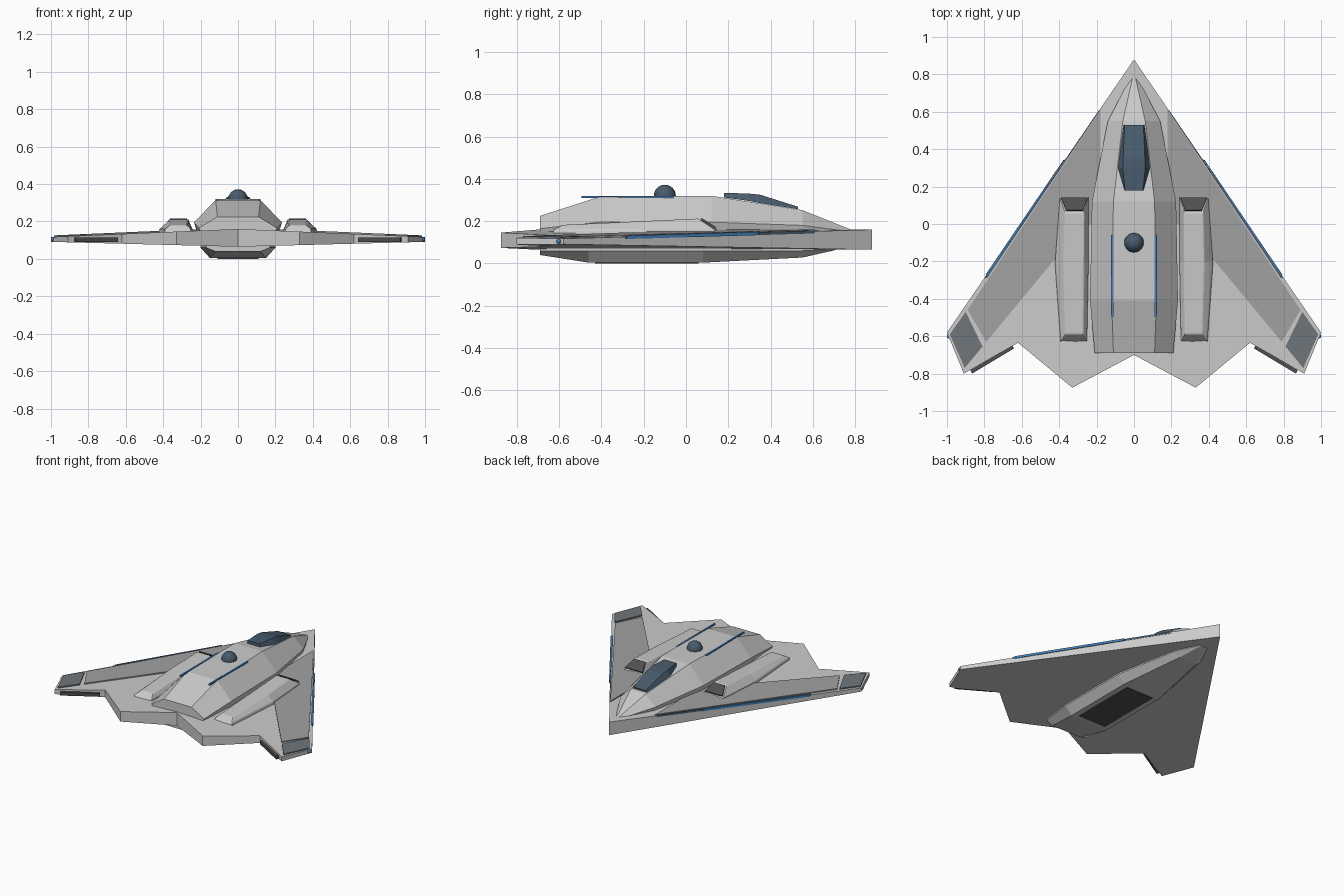
import bpy, bmesh, math
from mathutils import Vector

if "Cube" in bpy.data.objects:
    bpy.data.objects.remove(bpy.data.objects["Cube"])


def material(name, rgb):
    m = bpy.data.materials.new(name)
    m.diffuse_color = (*rgb, 1)
    m.use_nodes = True
    m.node_tree.nodes["Principled BSDF"].inputs["Base Color"].default_value = m.diffuse_color
    return m


glass = material("dark_glass", (0.065, 0.105, 0.15))
glow = material("blue_light", (0.06, 0.22, 0.5))
steel = material("blue_grey", (0.16, 0.18, 0.2))
dark = material("dark_grey", (0.08, 0.08, 0.085))
light = material("light_grey", (0.36, 0.36, 0.36))


def loft(name, rings, mat=None, mirror=False, bevel=0):
    """Skin closed rings of equal length and cap both ends."""
    bm = bmesh.new()
    vs = [[bm.verts.new(p) for p in r] for r in rings]
    n = len(vs[0])
    for a, b in zip(vs, vs[1:]):
        for i in range(n):
            bm.faces.new((a[i], a[(i + 1) % n], b[(i + 1) % n], b[i]))
    bm.faces.new(vs[0])
    bm.faces.new(vs[-1][::-1])
    bmesh.ops.recalc_face_normals(bm, faces=bm.faces)
    # open the centre plane so mirrored halves join
    inner = [f for f in bm.faces if all(abs(v.co.x) < 1e-5 for v in f.verts)]
    bmesh.ops.delete(bm, geom=inner, context='FACES')
    me = bpy.data.meshes.new(name)
    bm.to_mesh(me)
    bm.free()
    ob = bpy.data.objects.new(name, me)
    bpy.context.collection.objects.link(ob)
    if mat:
        me.materials.append(mat)
    if bevel:
        b = ob.modifiers.new("bevel", 'BEVEL')
        b.width, b.segments = bevel, 2
        b.limit_method = 'ANGLE'
    if mirror:
        ob.modifiers.new("mirror", 'MIRROR')
    return ob


def top(x):
    return 0.16 - 0.043 * x


def bottom(x):
    return 0.065 + 0.026 * x


def slab(name, outline, lo, hi, mat=None):
    """Mirrored plate between two height functions of x."""
    return loft(name, [[(x, y, lo(x)) for x, y in outline],
                       [(x, y, hi(x)) for x, y in outline]], mat, True)


def plate(name, outline, height, mat):
    return slab(name, outline, lambda x: top(x) - 0.01, lambda x: top(x) + height, mat)


def ball(name, loc, r, mat, seg=20, rings=12):
    bpy.ops.mesh.primitive_uv_sphere_add(segments=seg, ring_count=rings, radius=r, location=loc)
    ob = bpy.context.object
    ob.name = name
    ob.data.materials.append(mat)
    bpy.ops.object.shade_smooth()
    return ob


# delta wing hull
slab("wing_hull", [(0, 0.88), (1, -0.58), (0.91, -0.80), (0.62, -0.635), (0.33, -0.875), (0, -0.70)],
     bottom, top)

# raised wing skins and tip plates
plate("wing_panel", [(0.18, 0.61), (0.89, -0.46), (0.79, -0.63), (0.40, -0.16), (0.18, 0.05)], 0.008, light)
plate("wingtip_panel", [(0.90, -0.47), (0.985, -0.59), (0.905, -0.77), (0.81, -0.655)], 0.008, steel)

# leading edge light strips
plate("leading_edge_strip", [(0.18, 0.612), (0.19, 0.605), (0.80, -0.288), (0.785, -0.288)], 0.004, glass)
slab("leading_edge_light", [(0.37, 0.345), (0.377, 0.343), (0.795, -0.273), (0.785, -0.273)],
     lambda x: top(x) - 0.01, lambda x: top(x) + 0.006, glow)

# trailing edge flaps
slab("flap", [(0.65, -0.65), (0.875, -0.782), (0.866, -0.80), (0.641, -0.665)],
     lambda x: 0.09, lambda x: 0.113, dark)

# upper fuselage: y, shoulder half width, shoulder z, roof half width, roof z
body = [(-0.69, 0.21, 0.165, 0.11, 0.225), (-0.41, 0.235, 0.195, 0.12, 0.315),
        (0.12, 0.225, 0.195, 0.11, 0.32), (0.55, 0.14, 0.18, 0.06, 0.252),
        (0.78, 0.02, 0.15, 0.008, 0.16)]
loft("upper_fuselage", [[(-w * .9, y, .12), (-w, y, zs), (-wt, y, zt), (wt, y, zt), (w, y, zs), (w * .9, y, .12)]
                        for y, w, zs, wt, zt in body])

# belly: y, upper half width, lower half width, bottom z
belly = [(-0.69, 0.17, 0.12, 0.04), (-0.46, 0.20, 0.15, 0.004), (0.08, 0.20, 0.15, 0.004),
         (0.55, 0.11, 0.07, 0.028), (0.71, 0.03, 0.02, 0.064)]
loft("belly_fuselage", [[(-w, y, .08), (-w, y, max(.06, z)), (-wb, y, z), (wb, y, z), (w, y, max(.06, z)), (w, y, .08)]
                        for y, w, wb, z in belly])
loft("belly_bay_door", [[(-.11, y, 0), (.11, y, 0), (.11, y, .01), (-.11, y, .01)] for y in (-.43, .06)], dark)

# engine nacelles: base y, roof y, base x range, roof x range, roof z
pods = [(-0.63, -0.585, 0.248, 0.395, 0.272, 0.365, 0.182), (-0.2, -0.2, 0.24, 0.425, 0.268, 0.375, 0.2),
        (0.14, 0.06, 0.24, 0.40, 0.265, 0.37, 0.212)]
loft("engine_nacelle", [[(a, yb, .13), (b, yb, .13), (b - .005, yb, .16), (d, yt, z), (c, yt, z), (a + .005, yb, .16)]
                        for yb, yt, a, b, c, d, z in pods], None, True, 0.006)

# intake faces on the sloping nacelle fronts
face = [(0.25, 0.138, 0.165), (0.39, 0.138, 0.165), (0.362, 0.07, 0.208), (0.273, 0.07, 0.208)]
loft("engine_intake", [face, [Vector(p) + Vector((0, .004, .007)) for p in face]], dark, True)

# cockpit canopy: y, base half width, base z, roof half width, roof z
canopy = [(0.18, 0.05, 0.312, 0.048, 0.334), (0.30, 0.085, 0.295, 0.06, 0.33),
          (0.35, 0.08, 0.285, 0.058, 0.325), (0.53, 0.055, 0.256, 0.05, 0.268)]
loft("canopy", [[(-w, y, z), (-wt, y, zt), (wt, y, zt), (w, y, z)] for y, w, z, wt, zt in canopy], glass)

# sensor dome and dorsal light strips
ball("sensor_dome", (0, -0.10, 0.32), 0.052, glass)
slab("dorsal_strip", [(0.11, -0.06), (0.121, -0.06), (0.121, -0.495), (0.11, -0.495)],
     lambda x: 0.31, lambda x: 0.32, glow)

# wingtip lights
for s in (-1, 1):
    ball("wingtip_light", (s * 0.988, -0.60, 0.105), 0.012, glow, 12, 8)
